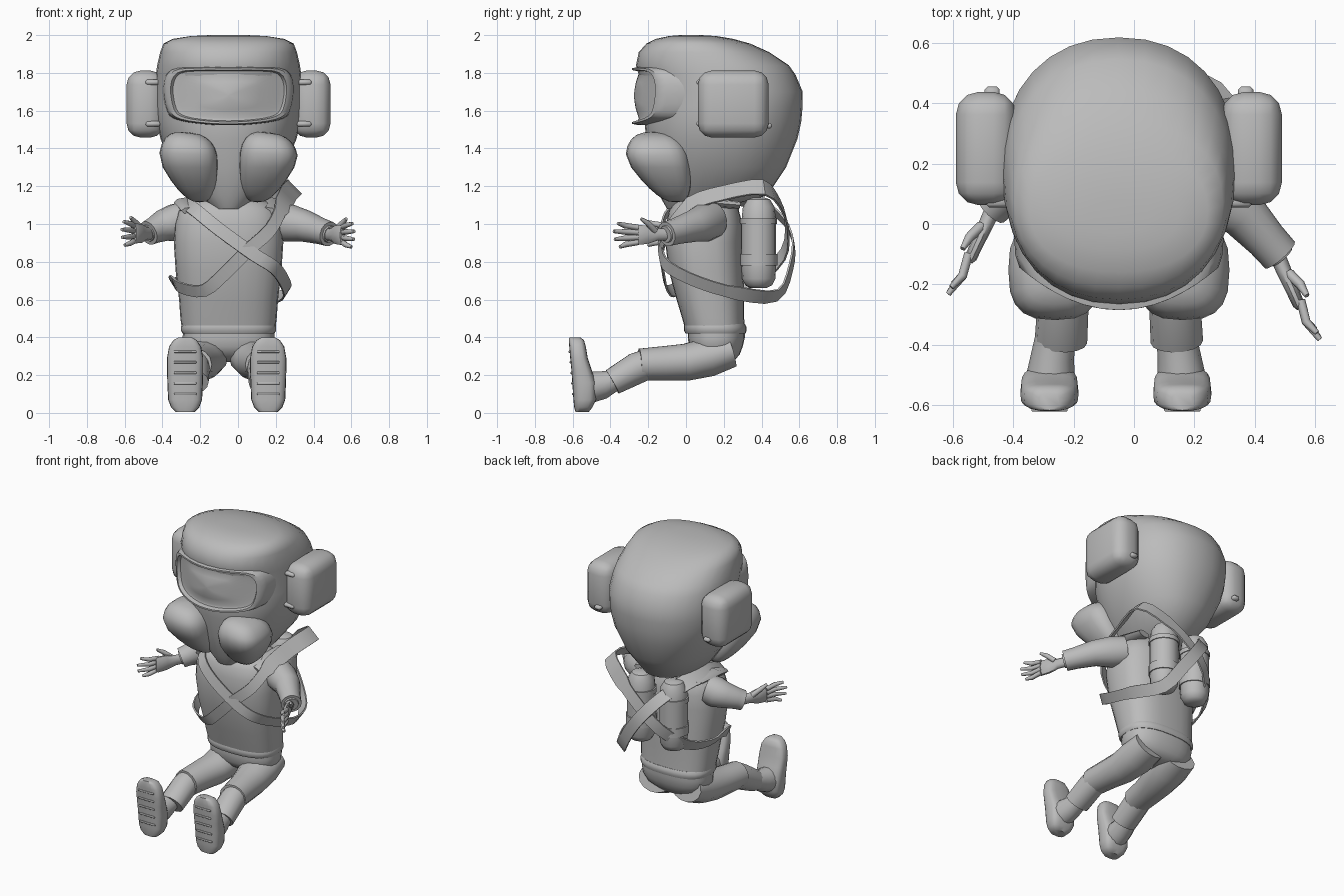
import bpy, bmesh, math
from mathutils import Vector as V

if "Cube" in bpy.data.objects:
    bpy.data.objects.remove(bpy.data.objects["Cube"])

grey = bpy.data.materials.new("plain grey")
grey.use_nodes = True
COL = (0.5, 0.5, 0.5, 1)
grey.diffuse_color = COL
grey.node_tree.nodes["Principled BSDF"].inputs["Base Color"].default_value = COL

CX = -0.05  # body centre line


def finish(name, bm, angle=50):
    bmesh.ops.recalc_face_normals(bm, faces=bm.faces)
    me = bpy.data.meshes.new(name)
    bm.to_mesh(me)
    bm.free()
    me.materials.append(grey)
    me.shade_smooth()
    me.set_sharp_from_angle(angle=math.radians(angle))
    ob = bpy.data.objects.new(name, me)
    bpy.context.collection.objects.link(ob)
    return ob


def skin(name, rings, closed=False, angle=50):
    """Join rings of points into a surface, capped unless closed."""
    bm = bmesh.new()
    vr = [[bm.verts.new(p) for p in r] for r in rings]
    k = len(vr[0])
    for i in range(len(vr) if closed else len(vr) - 1):
        a, b = vr[i], vr[(i + 1) % len(vr)]
        for j in range(k):
            bm.faces.new((a[j], a[(j + 1) % k], b[(j + 1) % k], b[j]))
    if not closed:
        bm.faces.new(vr[0])
        bm.faces.new(vr[-1])
    return finish(name, bm, angle)


def sgnpow(c, e):
    return math.copysign(abs(c) ** e, c)


def loft(name, rows, n=2.4, seg=24, angle=50):
    """Upright body from rows of (z, centre x, half width, front y, back y)."""
    rings = []
    for z, cx, hw, y0, y1 in rows:
        ring = []
        for i in range(seg):
            t = math.tau * i / seg
            ring.append(V((cx + hw * sgnpow(math.cos(t), 2 / n),
                           (y0 + y1) / 2 + (y1 - y0) / 2 * sgnpow(math.sin(t), 2 / n), z)))
        rings.append(ring)
    return skin(name, rings, angle=angle)


def tube(name, pts, seg=12):
    """Limb along points of (x, y, z, side radius[, upright radius])."""
    P = [V(p[:3]) for p in pts]
    rings = []
    for i, p in enumerate(pts):
        t = (P[min(i + 1, len(P) - 1)] - P[max(i - 1, 0)]).normalized()
        a = t.cross(V((0, 0, 1))).normalized()
        b = a.cross(t)
        rings.append([P[i] + a * p[3] * math.cos(math.tau * j / seg) +
                      b * p[-1] * math.sin(math.tau * j / seg) for j in range(seg)])
    return skin(name, rings)


def smooth_loop(pts, steps=4):
    """Closed rounded path through the points."""
    P, out = [V(p) for p in pts], []
    n = len(P)
    for i in range(n):
        a, b, c, d = P[i - 1], P[i], P[(i + 1) % n], P[(i + 2) % n]
        for s in range(steps):
            t = s / steps
            out.append(0.5 * (2 * b + (c - a) * t + (2 * a - 5 * b + 4 * c - d) * t ** 2 +
                              (3 * b - a - 3 * c + d) * t ** 3))
    return out


def strap(name, pts, w):
    """Flat webbing loop, broader over the shoulder."""
    path, rings = smooth_loop(pts, 3), []
    for i, p in enumerate(path):
        t = (path[(i + 1) % len(path)] - path[i - 1]).normalized()
        out = p - V((CX, 0.2, 0.85))
        out = (out - t * out.dot(t)).normalized()
        side = t.cross(out) * w / 2 * (1.5 if p.z > 1.09 else 1.15 if p.y > .25 else 1)
        th = out * 0.01
        rings.append([p + side, p + side + th, p - side + th, p - side])
    return skin(name, rings, True, 35)


def box(name, loc, size, bevel, seg=2):
    bm = bmesh.new()
    bmesh.ops.create_cube(bm, size=1)
    for v in bm.verts:
        v.co = V([c * s for c, s in zip(v.co, size)]) + V(loc)
    bmesh.ops.bevel(bm, geom=bm.edges[:], offset=bevel, segments=seg, profile=0.5, affect='EDGES')
    return finish(name, bm)


# Helmet
loft("helmet", [(1.08, CX, .09, -.10, .16), (1.15, CX, .18, -.14, .43), (1.3, CX, .295, -.18, .53),
                (1.45, CX, .36, -.21, .59), (1.54, CX, .382, -.22, .61), (1.62, CX, .39, -.215, .617),
                (1.7, CX, .39, -.22, .618), (1.79, CX, .385, -.25, .58), (1.84, CX, .378, -.265, .545),
                (1.91, CX, .362, -.25, .44), (1.955, CX, .345, -.21, .34), (1.98, CX, .295, -.16, .25),
                (1.995, CX, .2, -.09, .16), (2.0, CX, .1, -.03, .08)], 2.2, 32)

# Goggles: raised rim standing off the face, lens slightly sunk inside
half = [(0, .145), (.17, .145), (.29, .13), (.33, .05), (.31, -.08), (.25, -.125), (.12, -.145), (0, -.15)]
outline = smooth_loop([(u, 0, h) for u, h in half + [(-u, h) for u, h in half[-2:0:-1]]], 3)


def goggle_ring(scale, depth):
    return [V((CX + p.x * scale, -.285 + .15 * (p.x * scale / .34) ** 2 + depth, 1.68 + p.z * scale))
            for p in outline]


skin("goggles", [goggle_ring(*r) for r in ((1.06, .13), (1.04, .03), (1.0, 0), (.93, 0), (.89, .03),
                                           (.8, .035), (.5, .02), (.2, .012), (.03, .01))], angle=40)

for s, side in ((1, "left"), (-1, "right")):
    # Cheek filter: rounded pod, narrowing toward the chin
    bm = bmesh.new()
    bmesh.ops.create_uvsphere(bm, u_segments=20, v_segments=12, radius=1)
    for v in bm.verts:
        x, y, z = [sgnpow(c, .72) for c in v.co]
        low = max(0, .2 - z)
        k = 1 - .36 * low
        v.co = (CX + s * (.212 + .158 * x * k - .05 * low),
                -.145 + .17 * y * k + .06 * low - .02 * z, 1.3 + .185 * z - .02 * s * x * max(0, z))
    finish(side + "_cheek_filter", bm, 60)

    # Ear pod with its clips
    ex = CX + s * .44
    box(side + "_ear_pod", (ex, .25, 1.635), (.2, .375, .355), .075, 3)
    for z in (1.53, 1.75):
        box(side + "_ear_clip", (CX + s * .4, .075, z), (.08, .04, .03), .01, 1)
    box(side + "_ear_peg", (CX + s * .42, .43, 1.52), (.05, .05, .03), .01, 1)

    # Leg: hip, knee, shorts cuff, then shin
    tube(side + "_shorts_leg", [(CX + s * .12, .24, .33, .12, .09), (CX + s * .13, .12, .295, .128, .105),
                                (CX + s * .145, .0, .268, .112, .1), (CX + s * .165, -.12, .262, .098, .093),
                                (CX + s * .18, -.245, .256, .092, .086)], 14)
    tube(side + "_shin", [(CX + s * .18, -.2, .26, .08), (CX + s * .185, -.26, .237, .085),
                          (CX + s * .192, -.39, .164, .087, .072)], 14)
    # Boot with ridged sole
    fx = CX - .01 + s * .22
    tube(side + "_boot_shaft", [(fx - s * .02, -.37, .175, .066, .055), (fx - s * .01, -.44, .148, .072, .075),
                                (fx, -.54, .13, .085, .09)], 14)
    loft(side + "_boot", [(.005, fx, .05, -.585, -.515), (.03, fx, .075, -.592, -.495), (.07, fx, .09, -.596, -.475),
                          (.16, fx, .094, -.602, -.475), (.23, fx, .096, -.607, -.50), (.29, fx, .096, -.613, -.52),
                          (.35, fx, .085, -.618, -.53), (.385, fx, .062, -.62, -.54),
                          (.4, fx, .035, -.617, -.56)], 3.2, 20)
    for i in range(5):
        z = .1 + .056 * i
        box(side + "_sole_ridge", (fx, -.597 - .075 * (z - .07), z), (.12, .01, .012), .003, 1)

    # Arm: shoulder, sleeve, cuff
    if s > 0:
        wrist, tip, sh = V((.49, -.11, .945)), V((.61, -.385, .94)), V((.19, .14, 1.02))
    else:
        wrist, tip, sh = V((-.48, .05, .95)), V((-.61, -.235, .95)), V((-.28, .16, 1.02))
    mid = sh.lerp(wrist, .5) + V((s * .02, .02, .005))
    tube(side + "_sleeve", [(*sh, .09, .1), (*sh.lerp(mid, .5), .1, .1), (*mid, .082, .084),
                            (*mid.lerp(wrist, .6), .068, .07), (*mid.lerp(wrist, .95), .066, .066)], 14)
    tube(side + "_cuff", [(*mid.lerp(wrist, .9), .05), (*wrist, .045)], 12)

    # Hand: palm, four fingers and a thumb
    d = tip - wrist
    flat = d.cross(V((0, 0, 1))).normalized() * s
    palm = [(*(wrist + d * t + flat * .012), a, b) for t, a, b in
            ((-.1, .028, .034), (.15, .025, .034), (.35, .022, .052), (.55, .02, .055), (.6, .012, .048))]
    tube(side + "_palm", palm, 10)
    for i, reach in enumerate((.88, .98, 1.0, .92)):
        lift = V((0, 0, (i - 1.5) * .026))
        a = wrist + d * .52 + lift
        b = wrist + d * .76 + lift * 1.3 + flat * .012
        c = wrist + d * reach + lift * 1.6 - flat * .006
        tube(side + "_finger", [(*a, .015), (*b, .015), (*c, .009)], 8)
    a = wrist + d * .2 + V((0, 0, .02))
    b = wrist + d * .36 - flat * .02 + V((0, 0, .06))
    c = wrist + d * .5 - flat * .025 + V((0, 0, .085))
    tube(side + "_thumb", [(*a, .018), (*b, .016), (*c, .009)], 8)

    # Back canister with domed ends and two bands
    bx = CX + s * .125
    prof = [(.66, .04), (.675, .07), (.71, .088), (.78, .092), (.78, .099), (.84, .099), (.84, .092),
            (1.0, .092), (1.0, .098), (1.03, .098), (1.03, .09), (1.09, .084), (1.13, .06), (1.14, .03)]
    loft(side + "_canister", [(z, bx, r, .385 - r, .385 + r) for z, r in prof], 2, 16, 40)
    # Shoulder patch under the harness
    tube(side + "_shoulder_patch", [(CX + s * .2, -.03, 1.07, .05, .02), (CX + s * .23, .1, 1.115, .06, .025),
                                    (CX + s * .2, .28, 1.1, .05, .02)], 8)

# Shirt, hem, collar and seat of the shorts
loft("shirt", [(.43, CX, .245, .0, .312), (.5, CX, .255, -.02, .308), (.6, CX, .262, -.05, .308),
               (.75, CX, .28, -.09, .305), (.9, CX, .29, -.11, .3), (1.0, CX, .285, -.105, .3),
               (1.07, CX, .265, -.09, .28), (1.11, CX, .225, -.065, .26), (1.14, CX, .15, -.02, .22)], 2.6, 28)
loft("shirt_hem", [(.42, CX, .243, -.002, .315), (.435, CX, .252, -.01, .32),
                   (.455, CX, .252, -.012, .32), (.47, CX, .247, -.008, .312)], 2.6, 28)
loft("collar", [(1.06, CX, .17, -.09, .28), (1.13, CX, .15, -.07, .28), (1.16, CX, .12, -.03, .26)], 2.2, 20)
loft("shorts_seat", [(.27, CX, .12, .1, .25), (.31, CX, .21, .04, .285), (.35, CX, .238, .015, .3),
                     (.4, CX, .243, .01, .312), (.46, CX, .24, .01, .31)], 2.5, 24)

# Crossed straps looping over the shoulders and round the canisters
strap("left_shoulder_strap", [(.05, -.125, .86), (.17, -.09, .97), (.235, .02, 1.1), (.265, .2, 1.16),
                              (.29, .41, 1.19), (.14, .5, 1.09), (0, .53, .98), (-.15, .51, .84),
                              (-.27, .37, .71), (-.33, .2, .68), (-.34, .08, .7), (-.3, -.03, .665),
                              (-.18, -.09, .65), (-.07, -.115, .74)], .07)
strap("right_shoulder_strap", [(-.1, -.13, .97), (.08, -.125, .84), (.19, -.085, .77), (.245, .08, .69),
                               (.25, .28, .635), (.16, .48, .625), (.06, .55, .77), (-.05, .56, .92),
                               (-.16, .48, 1.05), (-.24, .32, 1.12), (-.27, .15, 1.13), (-.26, .02, 1.1),
                               (-.21, -.09, 1.06)], .07)
